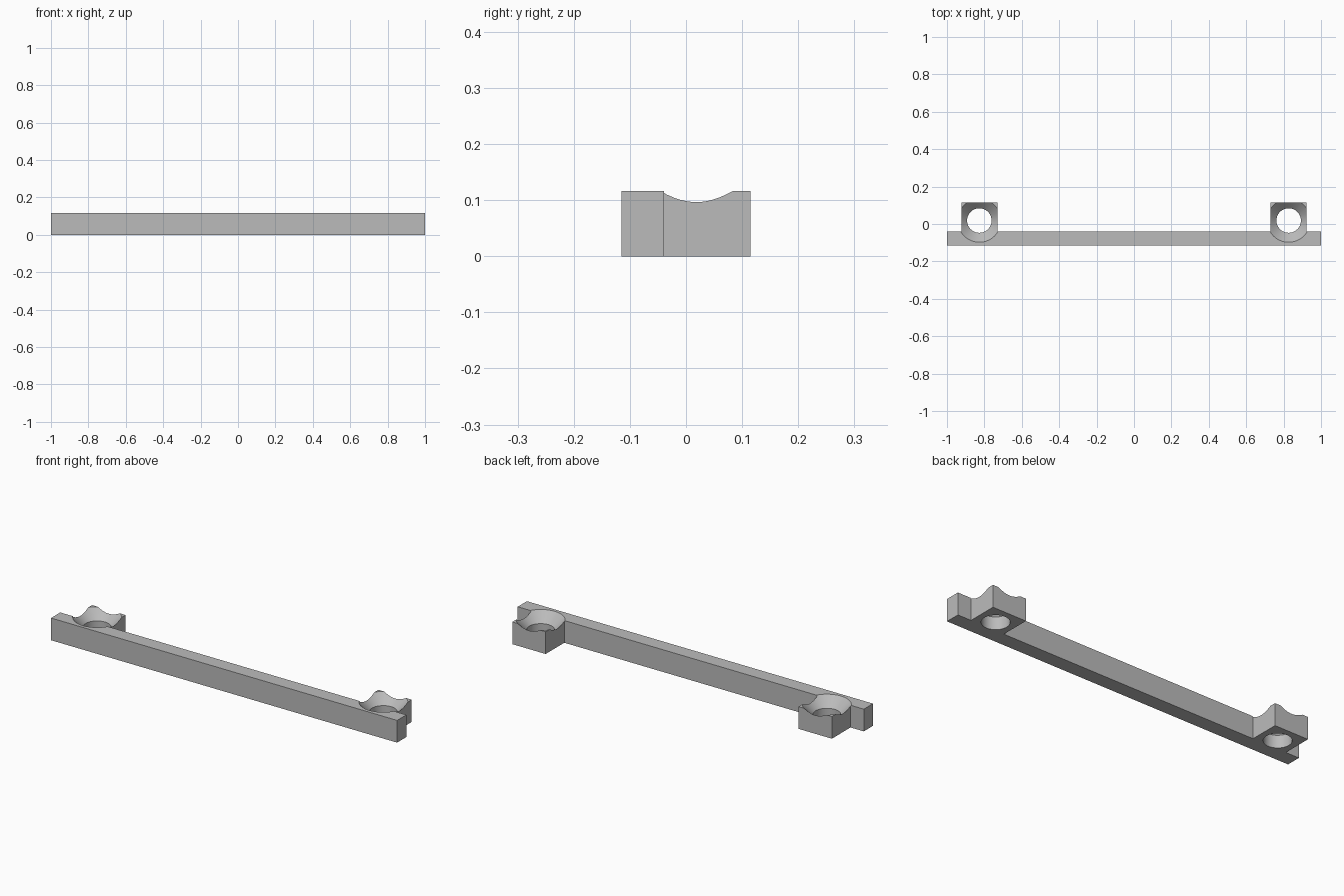
import bpy
import bmesh
import math
from mathutils import Vector

cube = bpy.data.objects.get("Cube")
if cube:
    bpy.data.objects.remove(cube, do_unlink=True)

HEIGHT = 0.116
FRONT, BAR_BACK, TAB_BACK = -0.115, -0.039, 0.115
TAB_X, TAB_HALF = 0.827, 0.0965
HOLE_Y = TAB_BACK - TAB_HALF
HOLE_R = 0.0655

grey = bpy.data.materials.new("plain grey")
grey.use_nodes = True
colour = (0.5, 0.5, 0.5, 1)
grey.diffuse_color = colour
grey.node_tree.nodes["Principled BSDF"].inputs["Base Color"].default_value = colour


def make_object(name, bm):
    bmesh.ops.recalc_face_normals(bm, faces=bm.faces)
    mesh = bpy.data.meshes.new(name)
    bm.to_mesh(mesh)
    bm.free()
    mesh.materials.append(grey)
    obj = bpy.data.objects.new(name, mesh)
    bpy.context.collection.objects.link(obj)
    return obj


# Bar with two mounting tabs, extruded from one outline
inner, outer = TAB_X - TAB_HALF, TAB_X + TAB_HALF
half = [(1, FRONT), (1, BAR_BACK), (outer, BAR_BACK), (outer, TAB_BACK),
        (inner, TAB_BACK), (inner, BAR_BACK)]
outline = half + [(-x, y) for x, y in reversed(half)]
bm = bmesh.new()
base = bm.faces.new([bm.verts.new((x, y, 0)) for x, y in outline])
top = bmesh.ops.extrude_face_region(bm, geom=[base])
bmesh.ops.translate(bm, vec=(0, 0, HEIGHT),
                    verts=[v for v in top["geom"] if isinstance(v, bmesh.types.BMVert)])
bar = make_object("mounting_bar", bm)


# Countersunk screw hole: straight bore opening into a 45 degree cone
def countersink_cutter(name, x):
    profile = [(0, -0.05), (HOLE_R, -0.05), (HOLE_R, HOLE_R), (0.15, 0.15), (0, 0.15)]
    bm = bmesh.new()
    verts = [bm.verts.new((x + r, HOLE_Y, z)) for r, z in profile]
    edges = [bm.edges.new(pair) for pair in zip(verts, verts[1:])]
    bmesh.ops.spin(bm, geom=verts + edges, cent=(x, HOLE_Y, 0), axis=(0, 0, 1),
                   angle=math.tau, steps=64)
    bmesh.ops.remove_doubles(bm, verts=bm.verts, dist=1e-5)
    cutter = make_object(name, bm)
    cutter.hide_render = True
    return cutter


bpy.ops.object.select_all(action="DESELECT")
bpy.context.view_layer.objects.active = bar
bar.select_set(True)
for side, x in (("left", TAB_X), ("right", -TAB_X)):
    cutter = countersink_cutter(side + "_hole_cutter", x)
    cut = bar.modifiers.new(side + "_screw_hole", "BOOLEAN")
    cut.operation = "DIFFERENCE"
    cut.solver = "EXACT"
    cut.object = cutter
    bpy.ops.object.modifier_apply(modifier=cut.name)
    bpy.data.objects.remove(cutter, do_unlink=True)

bpy.ops.object.shade_smooth_by_angle(angle=math.radians(30))
